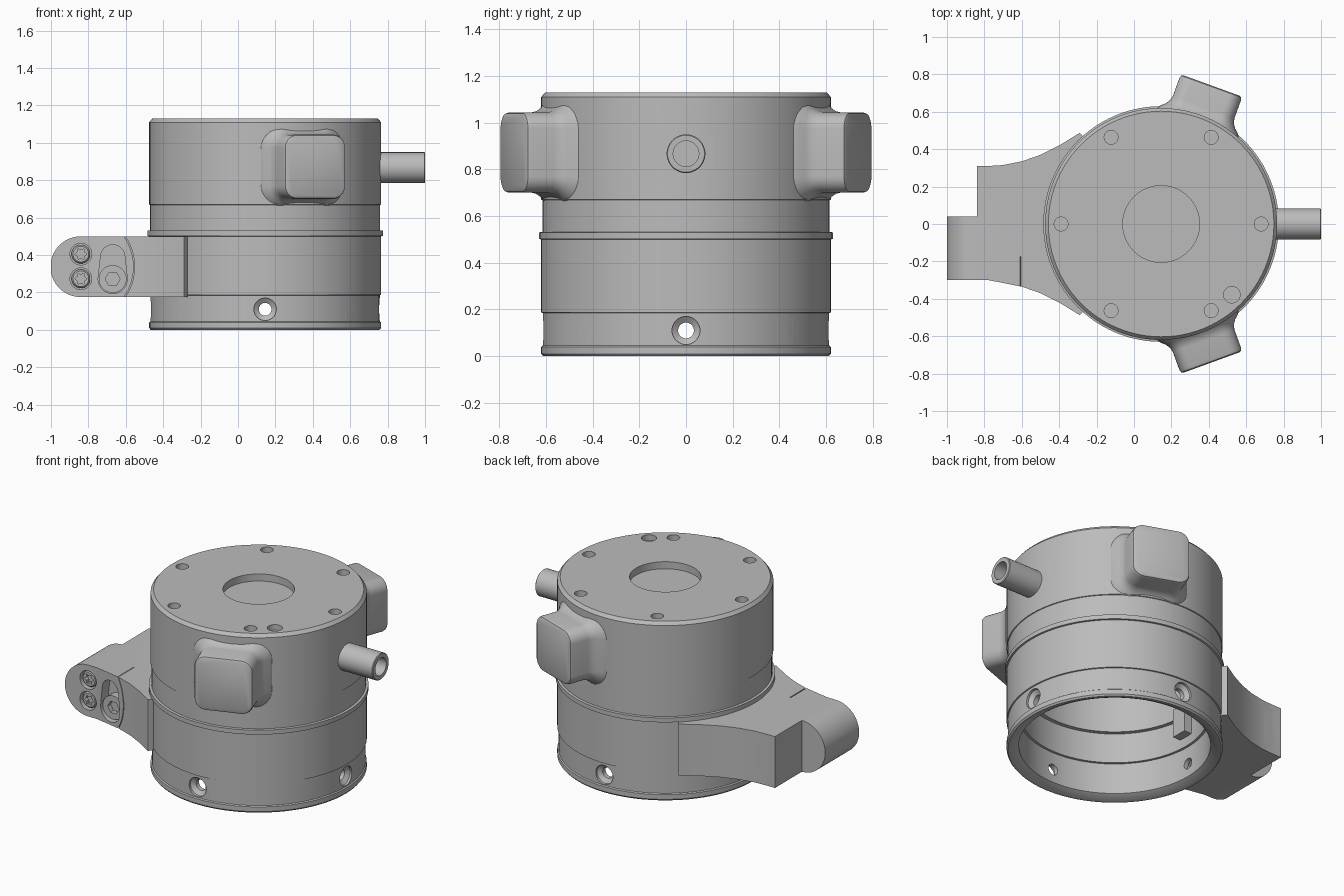
import bpy, bmesh
from math import sin, cos, pi, radians
from mathutils import Matrix, Vector

if "Cube" in bpy.data.objects:
    bpy.data.objects.remove(bpy.data.objects["Cube"])

GREY = (0.5, 0.5, 0.5, 1)
metal = bpy.data.materials.new("grey metal")
metal.use_nodes = True
metal.diffuse_color = GREY
metal.node_tree.nodes["Principled BSDF"].inputs["Base Color"].default_value = GREY

AXIS_X = 0.145          # centre line of the drum
LUG_X, LUG_Z = -0.84, 0.3375   # centre of the clamp's round end


def finish(bm, name):
    bmesh.ops.recalc_face_normals(bm, faces=bm.faces)
    mesh = bpy.data.meshes.new(name)
    bm.to_mesh(mesh)
    bm.free()
    mesh.materials.append(metal)
    obj = bpy.data.objects.new(name, mesh)
    bpy.context.collection.objects.link(obj)
    return obj


def lathe(name, profile, origin=(0, 0, 0), direction=(0, 0, 1), steps=32):
    """Spin (radius, height) points round an axis; both ends lie on it."""
    bm = bmesh.new()
    verts = [bm.verts.new((r, 0, h)) for r, h in profile]
    edges = [bm.edges.new(pair) for pair in zip(verts, verts[1:])]
    bmesh.ops.spin(bm, geom=verts + edges, cent=(0, 0, 0), axis=(0, 0, 1),
                   angle=2 * pi, steps=steps, use_merge=True)
    bmesh.ops.remove_doubles(bm, verts=bm.verts, dist=1e-5)
    turn = Vector(direction).to_track_quat('Z', 'Y').to_matrix().to_4x4()
    bm.transform(Matrix.Translation(origin) @ turn)
    return finish(bm, name)


def rod(name, radius, low, high, origin=(0, 0, 0), direction=(0, 0, 1), steps=32):
    return lathe(name, [(0, low), (radius, low), (radius, high), (0, high)],
                 origin, direction, steps)


def prism(name, points, low, high, upright=False):
    """Extrude an XY outline along z, or an XZ outline along y."""
    bm = bmesh.new()
    place = (lambda a, b, c: (a, c, b)) if upright else (lambda a, b, c: (a, b, c))
    ends = [[bm.verts.new(place(a, b, c)) for a, b in points] for c in (low, high)]
    for ring in ends:
        bm.faces.new(ring)
    for i in range(len(points)):
        bm.faces.new((ends[0][i - 1], ends[0][i], ends[1][i], ends[1][i - 1]))
    return finish(bm, name)


def arc(cx, cy, radius, start, end, count=16):
    angles = [radians(start + (end - start) * i / count) for i in range(count + 1)]
    return [(cx + radius * cos(a), cy + radius * sin(a)) for a in angles]


def cut(target, cutter, operation='DIFFERENCE'):
    cutter.hide_render = True
    mod = target.modifiers.new("cut", 'BOOLEAN')
    mod.object, mod.operation, mod.solver = cutter, operation, 'EXACT'
    bpy.context.view_layer.objects.active = target
    bpy.ops.object.modifier_apply(modifier=mod.name)
    bpy.data.objects.remove(cutter)


def star(x, z, outer, inner):
    return [(x + r * cos(i * pi / 6), z + r * sin(i * pi / 6))
            for i in range(12) for r in [(outer, inner)[i % 2]]]


# Hollow drum: stepped bore, outer bands, collar and recessed top
drum = lathe("drum_housing", [
    (0, 1.04), (0.48, 1.04), (0.48, 0.66), (0.51, 0.66), (0.51, 0.41),
    (0.535, 0.41), (0.535, 0.22), (0.55, 0.22), (0.55, 0.025), (0.595, 0),
    (0.612, 0), (0.62, 0.01), (0.62, 0.04), (0.613, 0.045), (0.613, 0.185),
    (0.62, 0.187), (0.62, 0.5), (0.63, 0.502), (0.63, 0.53), (0.615, 0.532),
    (0.615, 0.668), (0.62, 0.67), (0.62, 1.11), (0.603, 1.13),
    (0.205, 1.13), (0.205, 1.085), (0, 1.085)], (AXIS_X, 0, 0), steps=96)

# Countersunk radial holes around the base
for i in range(8):
    a = i * pi / 4
    cut(drum, lathe("base_hole", [
        (0, 0.4), (0.034, 0.4), (0.034, 0.578), (0.06, 0.597), (0.06, 0.7), (0, 0.7)],
        (AXIS_X, 0, 0.11), (cos(a), sin(a), 0)))

# Blind holes in the top face
for degrees, radius in [(d, 0.037) for d in range(0, 360, 60)] + [(-45, 0.044)]:
    a = radians(degrees)
    cut(drum, rod("top_hole", radius, 1.095, 1.2,
                  (AXIS_X + 0.535 * cos(a), 0.535 * sin(a), 0)))

# Outlet pipe in its flat round seat
cut(drum, rod("pipe_seat", 0.13, 0.745, 0.9, (0, 0, 0.867), (1, 0, 0), 48))
pipe = lathe("outlet_pipe", [
    (0, 0.7), (0.083, 0.7), (0.083, 0.996), (0.079, 1), (0.055, 1), (0.055, 0.8), (0, 0.8)],
    (0, 0, 0.867), (1, 0, 0), 48)


# Rounded side boxes with flared feet
def side_box(name, degrees):
    bm = bmesh.new()
    rings = []
    for dist, grow in [(0.57, 0.06), (0.595, 0.045), (0.615, 0.022), (0.64, 0.006),
                       (0.665, 0), (0.768, 0), (0.782, -0.005), (0.788, -0.018)]:
        points = []
        for k, (sx, sz) in enumerate([(1, 1), (-1, 1), (-1, -1), (1, -1)]):
            points += arc(sx * 0.105, sz * 0.102, 0.07 + grow, 90 * k, 90 * k + 90, 8)
        rings.append([bm.verts.new((dist, p, q)) for p, q in points])
    for low, high in zip(rings, rings[1:]):
        for i in range(len(low)):
            bm.faces.new((low[i - 1], low[i], high[i], high[i - 1]))
    bm.faces.new(rings[0])
    bm.faces.new(rings[-1])
    bm.transform(Matrix.Translation((AXIS_X, 0, 0.872))
                 @ Matrix.Rotation(radians(degrees), 4, 'Z'))
    return finish(bm, name)


boxes = [side_box("left_side_box", 70), side_box("right_side_box", -70)]

# Clamp arm: flared outline hugging the drum, rounded at the outer end
flare = [(-0.70, 0.315), (-0.6, 0.335), (-0.5, 0.37), (-0.4, 0.42),
         (-0.29, 0.487), (-0.275, 0.47)]
outline = ([(-1, -0.30), (-1, 0.04), (LUG_X, 0.04), (LUG_X, 0.31), (-0.78, 0.31)]
           + flare + arc(AXIS_X, 0, 0.6, 133, 227, 30)
           + [(x, -y) for x, y in reversed(flare)] + [(-0.78, -0.30)])
arm = prism("clamp_arm", outline, 0.175, 0.5)
cut(arm, prism("round_end", arc(LUG_X, LUG_Z, 0.1625, 90, 270, 32)
               + [(0, 0.175), (0, 0.5)], -0.6, 0.6, True), 'INTERSECT')

# Cross bore through the lug, and the split between arm and front plate
cut(arm, rod("cross_bore", 0.125, -0.12, 0.6, (LUG_X, 0, LUG_Z), (0, 1, 0), 48))
cut(arm, rod("split", 0.287, -0.178, -0.168, (LUG_X, 0, LUG_Z), (0, 1, 0), 48))
cut(arm, prism("plate_joint", arc(LUG_X, LUG_Z, 0.287, -50, 50)
               + arc(LUG_X, LUG_Z, 0.282, 50, -50), -0.45, -0.174, True))

# Adjusting slot in the front plate with a hex bolt in it
SLOT_X = -0.67
cut(arm, prism("slot", arc(SLOT_X, 0.39, 0.065, 0, 180) + arc(SLOT_X, 0.272, 0.078, 180, 360),
               -0.45, -0.235, True))
bolt = rod("slot_bolt", 0.074, 0.22, 0.29, (SLOT_X, 0, 0.272), (0, -1, 0))
cut(bolt, prism("hex_socket", star(SLOT_X, 0.272, 0.04, 0.0346), -0.35, -0.26, True))

# Two star-socket screws in counterbores
screws = []
for z in (0.405, 0.273):
    cut(arm, rod("counterbore", 0.058, 0.25, 0.4, (LUG_X, 0, z), (0, -1, 0)))
    screw = lathe("clamp_screw", [(0, 0.24), (0.05, 0.24), (0.05, 0.28), (0.042, 0.29), (0, 0.29)],
                  (LUG_X, 0, z), (0, -1, 0))
    cut(screw, prism("star_socket", star(LUG_X, z, 0.032, 0.022), -0.35, -0.265, True))
    screws.append(screw)

# Small stop block on the inner wall behind the clamp
stop = prism("inner_stop", [(-0.40, -0.05), (-0.335, -0.05), (-0.335, 0.05), (-0.40, 0.05)],
             0.28, 0.46)

# Smooth curved surfaces, keeping edges sharp
bpy.ops.object.select_all(action='DESELECT')
for obj in [drum, pipe, arm, bolt, stop] + boxes + screws:
    obj.select_set(True)
bpy.context.view_layer.objects.active = drum
bpy.ops.object.shade_smooth_by_angle(angle=radians(30))
